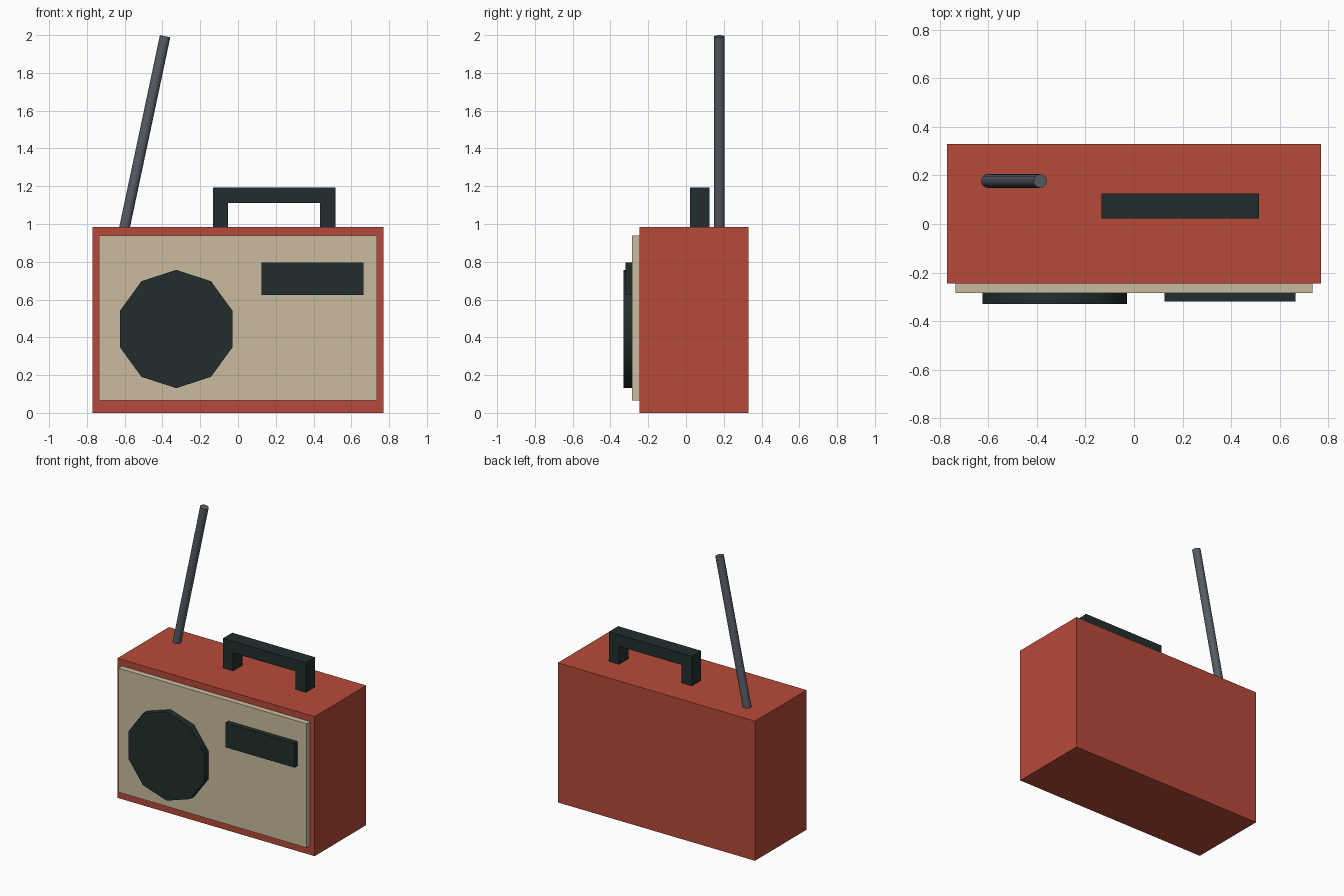
import bpy, bmesh
from math import radians
from mathutils import Vector

old = bpy.data.objects.get("Cube")
if old:
    bpy.data.objects.remove(old, do_unlink=True)


def material(name, r, g, b):
    m = bpy.data.materials.new(name)
    m.use_nodes = True
    m.diffuse_color = (r, g, b, 1)
    m.node_tree.nodes["Principled BSDF"].inputs["Base Color"].default_value = (r, g, b, 1)
    return m


red = material("brick red", 0.47, 0.068, 0.041)
cream = material("cream", 0.6, 0.5, 0.35)
dark = material("dark green grey", 0.016, 0.027, 0.027)
steel = material("steel grey", 0.095, 0.107, 0.13)


def finish(bm, name, mat):
    bmesh.ops.recalc_face_normals(bm, faces=bm.faces)
    mesh = bpy.data.meshes.new(name)
    bm.to_mesh(mesh)
    bm.free()
    mesh.materials.append(mat)
    obj = bpy.data.objects.new(name, mesh)
    bpy.context.collection.objects.link(obj)
    return obj


def slab(name, mat, outline, y0, y1):
    """Extrude an (x, z) outline from y0 to y1."""
    bm = bmesh.new()
    face = bm.faces.new([bm.verts.new((x, y0, z)) for x, z in outline])
    new = bmesh.ops.extrude_face_region(bm, geom=[face])["geom"]
    moved = [v for v in new if isinstance(v, bmesh.types.BMVert)]
    bmesh.ops.translate(bm, verts=moved, vec=(0, y1 - y0, 0))
    return finish(bm, name, mat)


def rect(x0, x1, z0, z1):
    return [(x0, z0), (x1, z0), (x1, z1), (x0, z1)]


def rod(name, mat, start, end, radius, sides):
    """Cylinder between two points."""
    start, end = Vector(start), Vector(end)
    axis = end - start
    bm = bmesh.new()
    bmesh.ops.create_cone(bm, cap_ends=True, segments=sides, radius1=radius,
                          radius2=radius, depth=axis.length)
    obj = finish(bm, name, mat)
    obj.location = (start + end) / 2
    obj.rotation_mode = "QUATERNION"
    obj.rotation_quaternion = Vector((0, 0, 1)).rotation_difference(axis)
    return obj


def smooth(obj, angle):
    bpy.ops.object.select_all(action="DESELECT")
    obj.select_set(True)
    bpy.context.view_layer.objects.active = obj
    bpy.ops.object.shade_smooth_by_angle(angle=radians(angle))


# Case, front panel and tuning window
slab("case", red, rect(-0.77, 0.77, 0, 0.985), -0.245, 0.33)
slab("front_panel", cream, rect(-0.735, 0.735, 0.065, 0.94), -0.285, -0.245)
slab("tuning_window", dark, rect(0.125, 0.665, 0.625, 0.797), -0.32, -0.285)

# Ten-sided speaker with a corner at the top
speaker = rod("speaker", dark, (-0.327, -0.285, 0.444), (-0.327, -0.33, 0.444), 0.313, 10)
smooth(speaker, 40)

# Carrying handle
slab("handle", dark, [(-0.133, 0.985), (-0.133, 1.194), (0.515, 1.194), (0.515, 0.985),
                      (0.435, 0.985), (0.435, 1.112), (-0.053, 1.112), (-0.053, 0.985)],
     0.022, 0.125)

# Leaning antenna
antenna = rod("antenna", steel, (-0.603, 0.177, 0.97), (-0.386, 0.177, 1.994), 0.028, 16)
smooth(antenna, 40)
